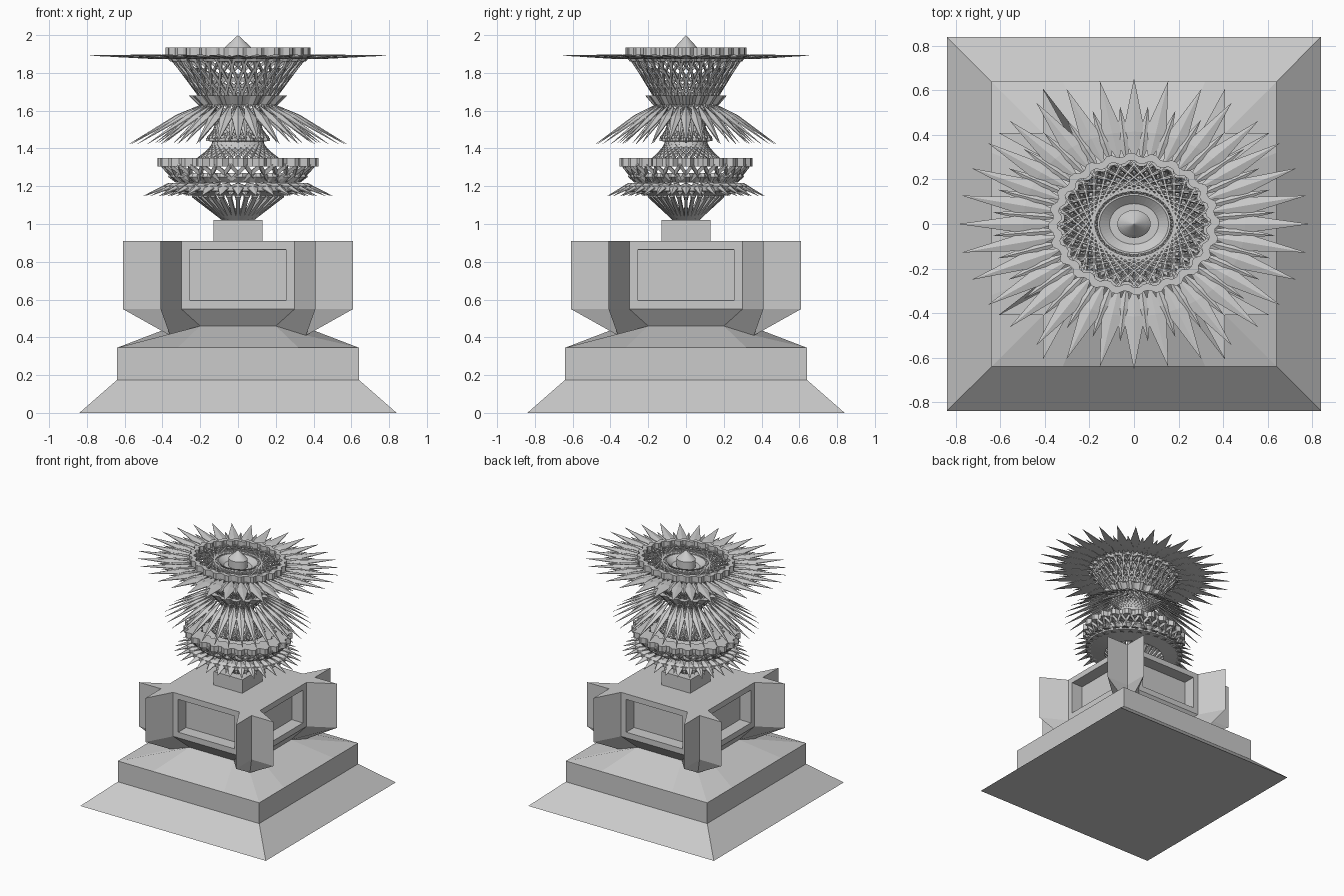
import bpy, bmesh, math
from mathutils import Vector

if "Cube" in bpy.data.objects:
    bpy.data.objects.remove(bpy.data.objects["Cube"])

YS = 0.83          # the crown is oval: squashed in y
N = 32


def make(name, verts, faces, oval=True):
    me = bpy.data.meshes.new(name)
    k = YS if oval else 1
    me.from_pydata([(x, y * k, z) for x, y, z in verts], [], faces)
    bm = bmesh.new()
    bm.from_mesh(me)
    bmesh.ops.remove_doubles(bm, verts=bm.verts, dist=1e-5)
    bmesh.ops.recalc_face_normals(bm, faces=bm.faces)
    bm.to_mesh(me)
    bm.free()
    ob = bpy.data.objects.new(name, me)
    bpy.context.collection.objects.link(ob)
    return ob


def pol(r, a, z):
    return Vector((r * math.cos(a), r * math.sin(a), z))


def side_loft(name, rings):
    """Loft of outlines; each ring is one front side (x, y, z), turned four times."""
    verts, faces, n = [], [], 4 * len(rings[0])
    for ring in rings:
        for k in range(4):
            c, s = round(math.cos(k * math.pi / 2)), round(math.sin(k * math.pi / 2))
            verts += [(x * c - y * s, x * s + y * c, z) for x, y, z in ring]
    for j in range(len(rings) - 1):
        for i in range(n):
            i2 = (i + 1) % n
            faces.append((j * n + i, j * n + i2, (j + 1) * n + i2, (j + 1) * n + i))
    faces += [tuple(range(n))[::-1], tuple(range((len(rings) - 1) * n, len(rings) * n))]
    return make(name, verts, faces, False)


def lathe(name, prof, n=48, tooth=0.0, closed=False):
    """Turned profile; tooth pulls in alternate pairs of segments to make slats."""
    verts, faces, m = [], [], len(prof)
    for i in range(n):
        t = 1 - tooth * ((i // 2) % 2)
        verts += [pol(r * t, 2 * math.pi * i / n, z) for r, z in prof]
    for i in range(n):
        for j in range(m if closed else m - 1):
            j2, i2 = (j + 1) % m, (i + 1) % n
            faces.append((i * m + j, i2 * m + j, i2 * m + j2, i * m + j2))
    return make(name, verts, faces)


def struts(name, r0, z0, r1, z1, twist, w=0.01, n=N):
    """Crossed straight bars between two circles."""
    verts, faces = [], []
    for tw in ((twist, -twist) if twist else (0,)):
        for i in range(n):
            a = 2 * math.pi * i / n
            p, q = pol(r0, a - tw / 2, z0), pol(r1, a + tw / 2, z1)
            d = (q - p).normalized()
            mid = (p + q) / 2
            out = Vector((mid.x, mid.y, 0)).normalized()
            s = d.cross(out if abs(z1 - z0) > 0.01 else Vector((0, 0, 1))).normalized()
            u = s.cross(d) * w * 0.4
            s *= w / 2
            b = len(verts)
            verts += [e + f for e in (p, q) for f in (s + u, u - s, -s - u, s - u)]
            faces += [(b + k, b + (k + 1) % 4, b + 4 + (k + 1) % 4, b + 4 + k) for k in range(4)]
            faces += [(b, b + 1, b + 2, b + 3), (b + 4, b + 5, b + 6, b + 7)]
    return make(name, verts, faces)


def spikes(name, a, b, c, fill=1.0, th=0.008, n=N, off=0.0):
    """Ring of kite blades: inner point a, widest at b, tip c, each (r, z)."""
    verts, faces = [], []
    for i in range(n):
        t = 2 * math.pi * (i + off) / n
        h = math.pi / n * fill
        k = len(verts)
        for dz in (0, -th):
            verts += [pol(a[0], t, a[1] + dz), pol(b[0], t + h, b[1] + dz),
                      pol(c[0], t, c[1] + dz / 4), pol(b[0], t - h, b[1] + dz),
                      pol(b[0], t, b[1] + dz + (0.012 if dz == 0 else 0))]
        for j in range(4):
            j2 = (j + 1) % 4
            faces += [(k + j, k + j2, k + 4), (k + 5 + j2, k + 5 + j, k + 9),
                      (k + j, k + j2, k + 5 + j2, k + 5 + j)]
    return make(name, verts, faces)


def sq(h, z):
    return [(-h, -h, z), (-h / 2, -h, z), (h / 2, -h, z), (h, -h, z), (h, -h, z)]


def cross(z):
    return [(-.41, -.61, z), (-.30, -.41, z), (.30, -.41, z), (.41, -.61, z), (.41, -.41, z)]


# stepped plinth and pinched waist
waist = [(-.36, -.36, .41), (-.2, -.34, .46), (.2, -.34, .46), (.36, -.36, .41), (.36, -.36, .41)]
side_loft("plinth", [sq(.84, 0), sq(.64, .175), sq(.64, .345), waist])

# body with finned corners and a recessed panel on each side
body = side_loft("pedestal_body", [waist, cross(.55), cross(.91)])
bm = bmesh.new()
bm.from_mesh(body.data)
panels = [f for f in bm.faces if abs(f.normal.z) < .01 and f.calc_area() > .15]
bmesh.ops.inset_individual(bm, faces=panels, thickness=.065)
bmesh.ops.inset_individual(bm, faces=panels, thickness=.001, depth=-.1)
bm.to_mesh(body.data)
bm.free()
side_loft("neck_block", [sq(.13, .90), sq(.13, 1.02)])

# lower tier: funnel, drooping blades, slatted ring
struts("funnel_bars", .07, 1.02, .24, 1.15, 0, .022)
struts("funnel_lattice", .06, 1.02, .24, 1.15, .5, .01)
lathe("funnel_rim", [(.24, 1.15), (.40, 1.175), (.40, 1.20), (.22, 1.19)], closed=True)
spikes("lower_blades", (.24, 1.22), (.37, 1.205), (.50, 1.15), 1.0)
spikes("lower_blades_inner", (.22, 1.19), (.33, 1.185), (.42, 1.15), .9, off=.5)
lathe("lower_collar", [(.33, 1.22), (.37, 1.25), (.36, 1.27), (.30, 1.23)], 96, .06, True)
struts("lower_bowl_bars", .33, 1.235, .40, 1.31, .2, .02)
lathe("lower_slat_ring", [(.30, 1.305), (.425, 1.305), (.425, 1.35), (.30, 1.35)], 96, .07, True)
lathe("lower_deck", [(.20, 1.335), (.31, 1.32), (.31, 1.31), (.20, 1.325)], closed=True)

# waist between the tiers
struts("waist_lattice", .21, 1.345, .13, 1.44, .9, .013)
lathe("waist_ring", [(.12, 1.435), (.17, 1.44), (.17, 1.455), (.12, 1.46)], 64, .08, True)
struts("waist_lattice_upper", .16, 1.455, .12, 1.53, .8, .013)
struts("canopy_stem", .12, 1.53, .20, 1.63, .7, .013)

# drooping canopy of blades
spikes("canopy_blades", (.19, 1.635), (.33, 1.565), (.575, 1.425), 1.0)
spikes("canopy_blades_inner", (.18, 1.62), (.28, 1.55), (.44, 1.43), .8, off=.5)

# upper tier: collar, flared lattice, star of blades, slatted ring
lathe("upper_collar", [(.19, 1.63), (.21, 1.63), (.26, 1.68), (.19, 1.68)], 64, .1, True)
struts("upper_lattice", .20, 1.67, .36, 1.885, 1.05, .014)
struts("upper_ribs", .20, 1.67, .36, 1.885, .3, .014)
lathe("upper_rim", [(.33, 1.86), (.36, 1.86), (.385, 1.895), (.33, 1.895)], 96, .05, True)
spikes("star_blades", (.34, 1.885), (.50, 1.885), (.79, 1.893), 1.0)
spikes("star_blades_between", (.33, 1.882), (.46, 1.882), (.64, 1.885), .7, off=.5)
lathe("upper_slat_ring", [(.345, 1.89), (.385, 1.89), (.385, 1.935), (.345, 1.935)], 96, .05, True)
struts("crown_strings", .36, 1.90, .36, 1.901, 2.1, .009)

# central dish and pointed finial
lathe("dish", [(0, 1.85), (.12, 1.86), (.165, 1.905), (.155, 1.905), (.11, 1.87), (0, 1.87)])
lathe("finial", [(0, 1.86), (.075, 1.86), (.075, 1.93), (.06, 1.945), (0, 2.0)])
